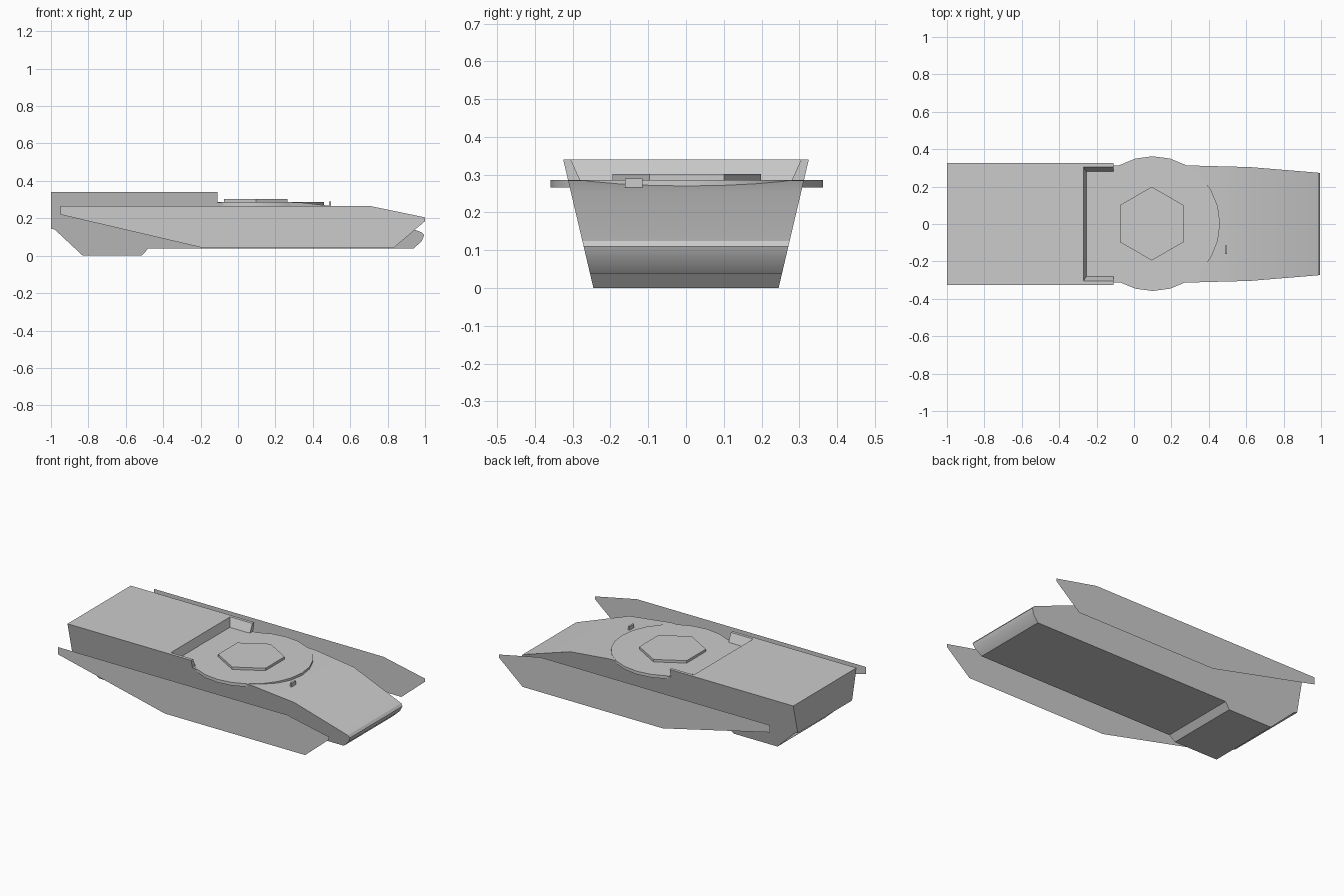
import bpy, bmesh
from math import radians

if "Cube" in bpy.data.objects:
    bpy.data.objects.remove(bpy.data.objects["Cube"])


def half(z):
    """Half-width of the hull at a height: the side walls lean outwards."""
    return 0.245 + 0.235 * z


def loft(name, profile, y_a, y_b):
    """Solid between two copies of an x-z profile, with y given as functions of z."""
    bm = bmesh.new()
    a = [bm.verts.new((x, y_a(z), z)) for x, z in profile]
    b = [bm.verts.new((x, y_b(z), z)) for x, z in profile]
    bm.faces.new(a)
    bm.faces.new(b[::-1])
    n = len(profile)
    for i in range(n):
        j = (i + 1) % n
        bm.faces.new((a[i], b[i], b[j], a[j]))
    bmesh.ops.recalc_face_normals(bm, faces=bm.faces)
    return finish(name, bm)


def finish(name, bm):
    mesh = bpy.data.meshes.new(name)
    bm.to_mesh(mesh)
    bm.free()
    ob = bpy.data.objects.new(name, mesh)
    bpy.context.collection.objects.link(ob)
    return ob


def smooth(ob):
    bpy.ops.object.select_all(action='DESELECT')
    ob.select_set(True)
    bpy.context.view_layer.objects.active = ob
    bpy.ops.object.shade_smooth_by_angle(angle=radians(30))


# Hull with raised engine deck, sloped nose and stepped belly
hull = loft("hull", [
    (-1.0, 0.34), (-0.27, 0.34), (-0.255, 0.285), (0.33, 0.285), (0.62, 0.252),
    (0.983, 0.125), (0.995, 0.11), (0.983, 0.08), (0.94, 0.038), (-0.48, 0.038),
    (-0.515, 0.0), (-0.83, 0.0), (-0.98, 0.14), (-1.0, 0.145)],
    lambda z: -half(z), half)
smooth(hull)

for side, label in ((-1, "right"), (1, "left")):
    # Raised cheeks either side of the turret recess
    loft(label + "_cheek",
         [(-0.27, 0.34), (-0.11, 0.34), (-0.11, 0.285), (-0.255, 0.285)],
         lambda z: side * half(z),
         lambda z: side * (0.28 + 0.45 * (z - 0.285)))
    # Side skirt, a single sheet
    bm = bmesh.new()
    pts = [(-0.95, 0.22), (-0.18, 0.04), (0.83, 0.04), (1.0, 0.185),
           (1.0, 0.205), (0.70, 0.267), (-0.95, 0.267)]
    face = bm.faces.new([bm.verts.new((x, side * 0.495, z)) for x, z in pts])
    if side > 0:
        face.normal_flip()
    finish(label + "_skirt", bm)


def disc(name, sides, radius, z0, z1, x):
    bpy.ops.mesh.primitive_cylinder_add(vertices=sides, radius=radius, depth=z1 - z0,
                                        location=(x, 0.002, (z0 + z1) / 2))
    ob = bpy.context.object
    ob.name = name
    return ob


# Turret ring and six-sided hatch plate
smooth(disc("turret_ring", 24, 0.36, 0.266, 0.286, 0.1))
disc("hatch_plate", 6, 0.197, 0.284, 0.302, 0.095)

# Driver's periscope
bpy.ops.mesh.primitive_cube_add(size=1, location=(0.492, -0.138, 0.277))
periscope = bpy.context.object
periscope.name = "periscope"
periscope.scale = (0.012, 0.046, 0.027)
